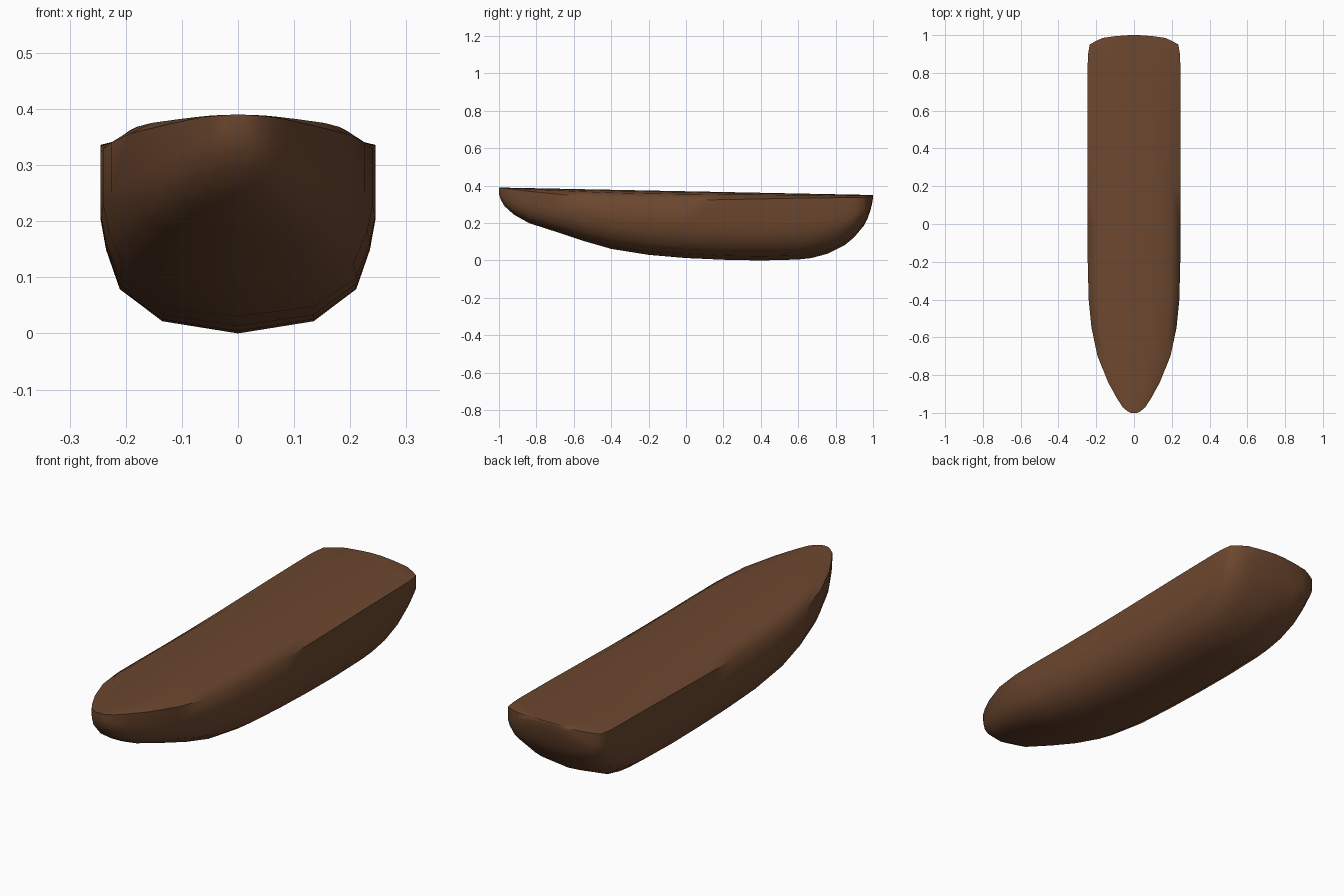
import bpy, bmesh, math

# Stations along the hull: y, keel height, half width, rim height
STATIONS = [
    (-1.00, 0.355, 0.018, 0.389), (-0.99, 0.325, 0.036, 0.388),
    (-0.97, 0.29, 0.060, 0.386), (-0.92, 0.245, 0.092, 0.380),
    (-0.84, 0.20, 0.136, 0.370), (-0.70, 0.155, 0.193, 0.356),
    (-0.55, 0.105, 0.225, 0.341), (-0.40, 0.062, 0.240, 0.329),
    (-0.20, 0.030, 0.245, 0.323), (0.00, 0.015, 0.245, 0.323),
    (0.20, 0.006, 0.245, 0.325), (0.40, 0.002, 0.245, 0.329),
    (0.60, 0.007, 0.245, 0.333), (0.67, 0.015, 0.245, 0.334),
    (0.76, 0.037, 0.245, 0.335), (0.85, 0.083, 0.245, 0.336),
    (0.90, 0.125, 0.243, 0.336), (0.95, 0.185, 0.235, 0.337),
    (0.97, 0.222, 0.200, 0.340), (0.985, 0.265, 0.165, 0.344),
    (0.995, 0.305, 0.095, 0.347), (1.00, 0.335, 0.025, 0.350),
]
# Cross-section: (width fraction, height fraction from keel to rim)
SIDE = [(0, 0), (0.55, 0.06), (0.86, 0.235), (0.96, 0.45), (1, 0.62), (1, 1)]
# Crowned deck: (width fraction, fraction of crown above rim)
DECK = [(0.8, 0.68), (0.4, 0.9), (0, 1)]


def section(y, keel, w, rim):
    """Closed loop of points round the hull at one station."""
    top = 0.37 - 0.02 * y
    half = [(w * a, y, keel + (rim - keel) * b) for a, b in SIDE]
    half += [(w * a, y, rim + (top - rim) * c) for a, c in DECK]
    return half + [(-x, yy, z) for x, yy, z in reversed(half[1:-1])]


# Loft the sections and cap both ends
bm = bmesh.new()
rings = [[bm.verts.new(p) for p in section(*s)] for s in STATIONS]
n = len(rings[0])
for r0, r1 in zip(rings, rings[1:]):
    for i in range(n):
        j = (i + 1) % n
        bm.faces.new((r0[i], r0[j], r1[j], r1[i]))
bm.faces.new(rings[0])
bm.faces.new(rings[-1])
lowest = min(v.co.z for v in bm.verts)
for v in bm.verts:
    if v.co.z < 0.02:
        v.co.z -= lowest
bmesh.ops.recalc_face_normals(bm, faces=bm.faces)
mesh = bpy.data.meshes.new("boat_hull")
bm.to_mesh(mesh)
bm.free()
hull = bpy.data.objects.new("boat_hull", mesh)
bpy.context.collection.objects.link(hull)

# Brown wood
mat = bpy.data.materials.new("brown_wood")
mat.diffuse_color = (0.15, 0.063, 0.028, 1)
mesh.materials.append(mat)

# Smooth hull, keeping the deck edge crisp at bow and stern
bpy.context.view_layer.objects.active = hull
hull.select_set(True)
bpy.ops.object.shade_smooth_by_angle(angle=math.radians(58))
